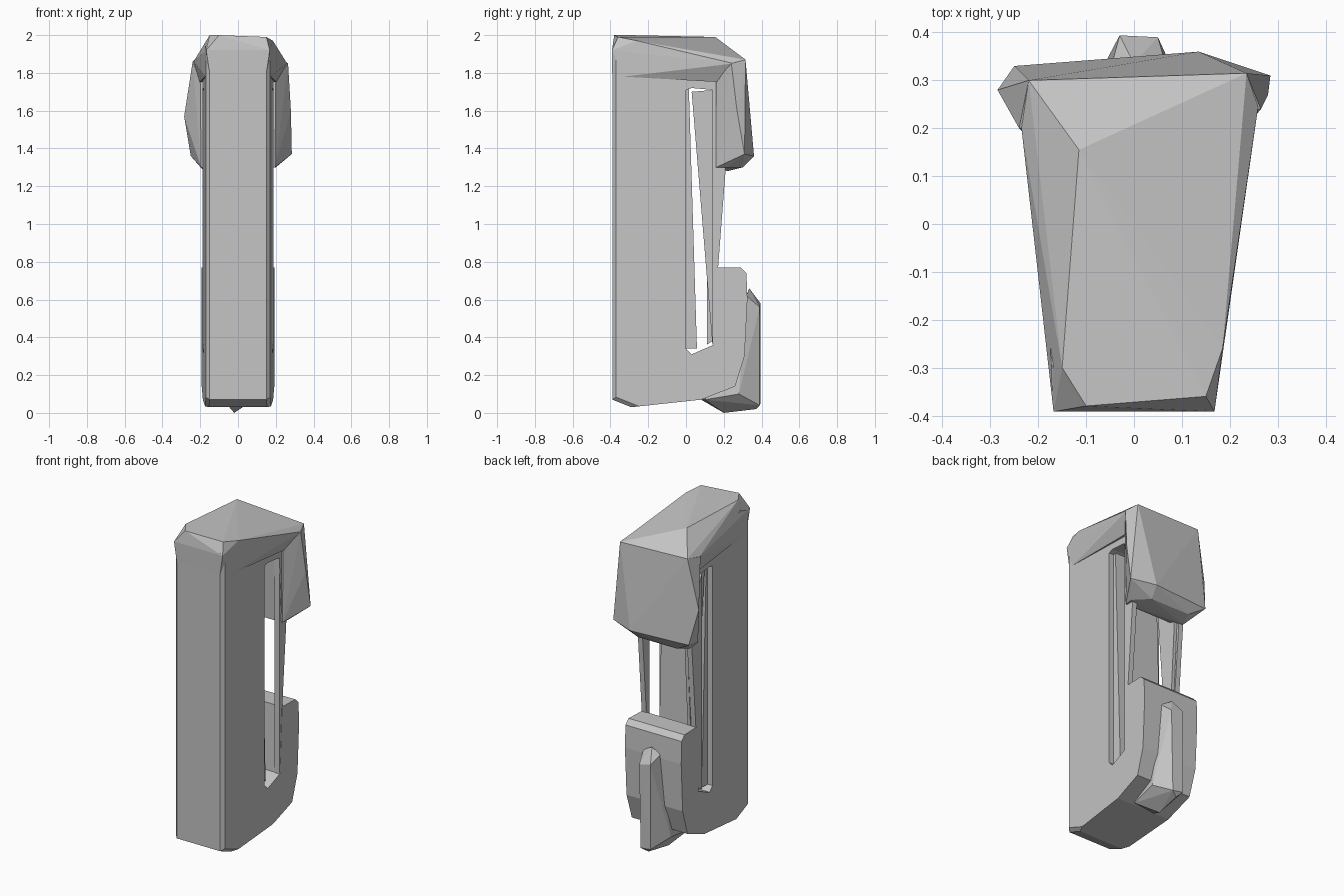
import bpy, bmesh
from mathutils import Vector

grey = bpy.data.materials.new("warm_grey")
grey.diffuse_color = (0.56, 0.56, 0.56, 1)


def finish(name, bm):
    bmesh.ops.recalc_face_normals(bm, faces=bm.faces[:])
    mesh = bpy.data.meshes.new(name)
    bm.to_mesh(mesh)
    bm.free()
    mesh.materials.append(grey)
    ob = bpy.data.objects.new(name, mesh)
    bpy.context.collection.objects.link(ob)
    return ob


def side_profile(name, pts, x0, x1, taper=0.0, chamfer=None):
    """Extrude a (y, z) outline along x; taper widens it towards the back.
    chamfer: function choosing the outline edges to bevel from their midpoint."""
    bm = bmesh.new()
    rings = [[bm.verts.new((x * (1 + taper * (y + 0.39)), y, z)) for y, z in pts]
             for x in (x0, x1)]
    n = len(pts)
    bm.faces.new(rings[0])
    bm.faces.new(rings[1][::-1])
    for i in range(n):
        j = (i + 1) % n
        bm.faces.new((rings[0][i], rings[1][i], rings[1][j], rings[0][j]))
    if chamfer:
        bmesh.ops.recalc_face_normals(bm, faces=bm.faces[:])
        edges = [e for e in bm.edges
                 if chamfer((e.verts[0].co + e.verts[1].co) / 2)]
        bmesh.ops.bevel(bm, geom=edges, offset=0.02, segments=1, affect='EDGES')
    return finish(name, bm)


def hull(name, pts):
    """Faceted solid wrapped around a few corner points."""
    bm = bmesh.new()
    for p in pts:
        bm.verts.new(Vector(p))
    bmesh.ops.convex_hull(bm, input=bm.verts[:])
    bmesh.ops.delete(bm, geom=[v for v in bm.verts if not v.link_faces], context='VERTS')
    return finish(name, bm)


# main C-shaped body with the tall slot, open at the back; front and slot-front edges chamfered
side_profile("main_body", [
    (-0.39, 1.93), (-0.39, 0.07), (-0.29, 0.03), (0.08, 0.07), (0.26, 0.14),
    (0.31, 0.30), (0.325, 0.60), (0.32, 0.74), (0.29, 0.77), (0.165, 0.77),
    (0.145, 0.36), (0.03, 0.31), (0.0, 0.34), (0.0, 1.71), (0.03, 1.72),
    (0.14, 1.71), (0.16, 1.30), (0.24, 1.31), (0.27, 1.78), (0.10, 1.86),
    (-0.33, 1.95)], -0.170, 0.170, 0.2,
    lambda m: abs(m.x) > 0.1 and (m.y < -0.3 or (abs(m.y) < 0.005 and 0.5 < m.z < 1.6)))

# slanted inner lining seen through the slot
side_profile("front_lining", [(-0.03, 1.72), (0.015, 1.72), (0.058, 0.34), (-0.03, 0.34)],
             -0.15, 0.15)
side_profile("left_lining", [(0.03, 1.70), (0.14, 0.36), (0.17, 0.77), (0.20, 1.29), (0.15, 1.71)],
             -0.15, -0.13)

# thin side strips bridging the rear opening
for name, x0, x1, y in (("right_strip", 0.155, 0.187, 0.14), ("left_strip", -0.187, -0.155, 0.11)):
    side_profile(name, [(y, 0.36), (y, 1.71), (0.20, 1.50), (0.21, 1.29), (0.17, 0.77), (0.17, 0.40)],
                 x0, x1)

# sloping faceted top
hull("top_cap", [
    (-0.10, -0.38, 2.0), (-0.15, -0.30, 2.0), (0.15, -0.36, 1.99), (0.185, -0.26, 1.97),
    (-0.168, -0.392, 1.92), (0.168, -0.392, 1.92), (-0.115, 0.155, 1.99),
    (0.235, 0.315, 1.87), (-0.22, 0.30, 1.88), (-0.235, 0.20, 1.86), (0.26, 0.25, 1.85),
    (-0.173, -0.33, 1.78), (0.173, -0.33, 1.78), (-0.205, 0.20, 1.75), (0.205, 0.20, 1.75),
    (-0.150, -0.391, 1.80), (0.150, -0.391, 1.80)])

# flared upper block at the back
hull("upper_rear_block", [
    (0.235, 0.315, 1.87), (-0.22, 0.30, 1.88), (-0.24, 0.20, 1.86), (0.265, 0.24, 1.85),
    (-0.285, 0.28, 1.57), (0.28, 0.27, 1.60), (0.285, 0.31, 1.37), (-0.25, 0.33, 1.36),
    (0.135, 0.36, 1.36), (0.20, 0.22, 1.30), (-0.18, 0.22, 1.28), (0.12, 0.30, 1.30),
    (-0.15, 0.30, 1.30), (-0.195, 0.16, 1.30), (0.195, 0.16, 1.30),
    (-0.20, 0.16, 1.76), (0.20, 0.16, 1.76)])

# upright rear ridge on the lower block
hull("lower_rear_ridge", [
    (-0.03, 0.394, 0.58), (0.05, 0.39, 0.56), (-0.03, 0.394, 0.05), (0.04, 0.39, 0.04),
    (-0.02, 0.20, 0.0), (0.0, 0.37, 0.02), (-0.06, 0.31, 0.30), (0.08, 0.31, 0.25),
    (0.0, 0.335, 0.66), (-0.05, 0.32, 0.62), (0.07, 0.32, 0.62),
    (-0.08, 0.08, 0.07), (0.08, 0.10, 0.07), (0.10, 0.28, 0.10), (-0.09, 0.28, 0.10)])
